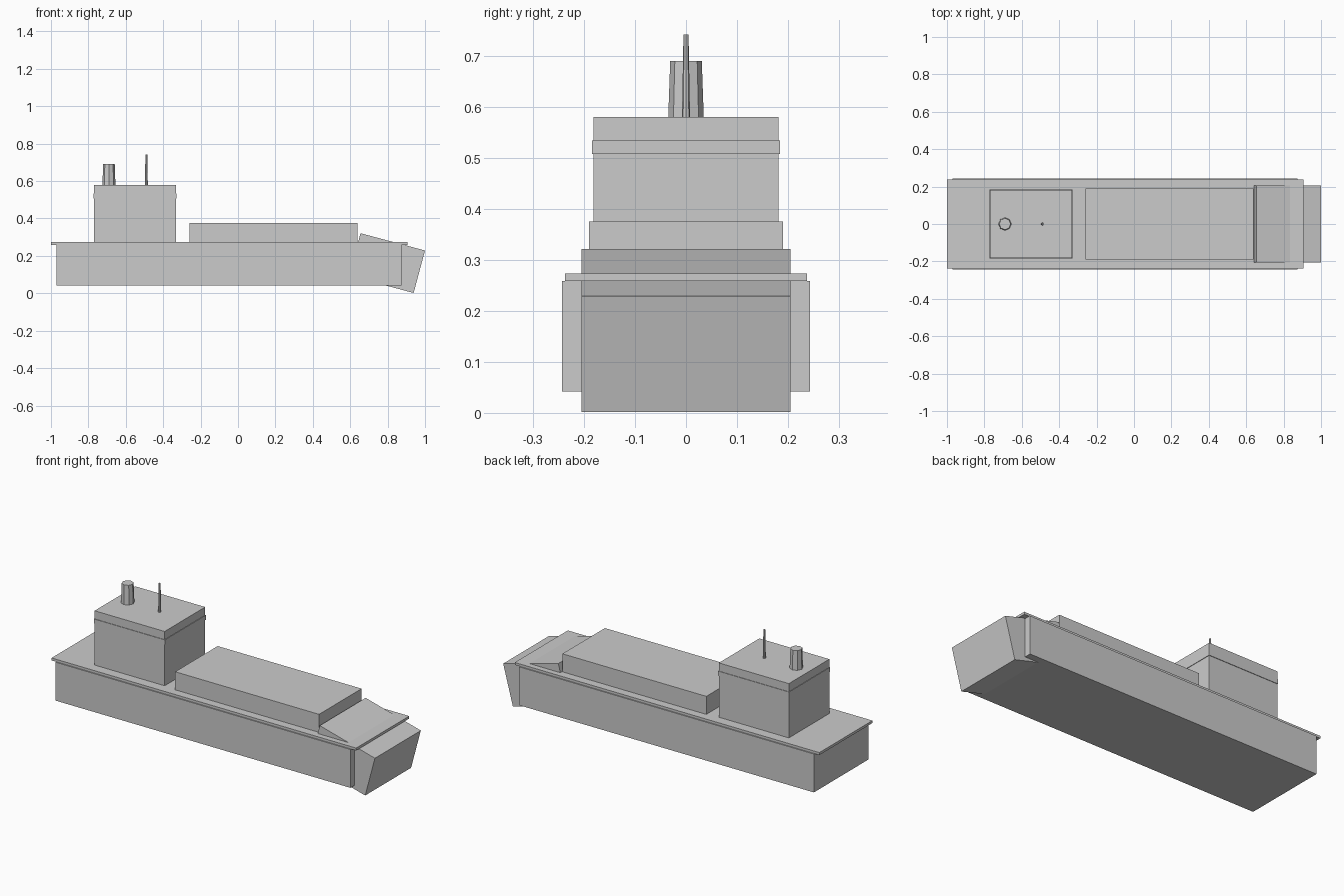
import bpy
import math

cube = bpy.data.objects.get("Cube")
if cube:
    bpy.data.objects.remove(cube, do_unlink=True)

# Single painted-steel colour
grey = bpy.data.materials.new("light_grey")
grey.use_nodes = True
GREY = (0.6, 0.6, 0.6, 1)
grey.diffuse_color = GREY
grey.node_tree.nodes["Principled BSDF"].inputs["Base Color"].default_value = GREY


def finish(name):
    obj = bpy.context.object
    obj.name = name
    obj.data.materials.append(grey)
    return obj


def box(name, x, half_width, z):
    """Box centred on y = 0, spanning the x and z ranges."""
    centre = ((x[0] + x[1]) / 2, 0, (z[0] + z[1]) / 2)
    bpy.ops.mesh.primitive_cube_add(size=1, location=centre)
    obj = finish(name)
    obj.scale = (x[1] - x[0], 2 * half_width, z[1] - z[0])
    return obj


def post(name, x, z, base, top, sides=8):
    """Tapered upright post on the centre line."""
    bpy.ops.mesh.primitive_cone_add(
        vertices=sides, radius1=base, radius2=top, depth=z[1] - z[0],
        location=(x, 0, (z[0] + z[1]) / 2))
    return finish(name)


# Hull and overhanging deck
box("hull", (-0.97, 0.873), 0.243, (0.042, 0.259))
box("deck", (-1.0, 0.905), 0.237, (0.259, 0.273))

# Bow block pitched down through the front of the hull
bow = box("bow", (0.6185, 0.9755), 0.205, (0.044, 0.279))
bow.rotation_euler.y = math.radians(15)

# Cargo hold cover
box("cargo_hold", (-0.26, 0.64), 0.19, (0.272, 0.375))

# Bridge house with a thin window band
box("bridge", (-0.77, -0.332), 0.181, (0.272, 0.58))
box("window_band", (-0.773, -0.329), 0.184, (0.508, 0.534))

# Funnel and mast on the bridge roof
post("funnel", -0.69, (0.575, 0.69), 0.035, 0.031)
post("mast", -0.49, (0.575, 0.742), 0.008, 0.005)
